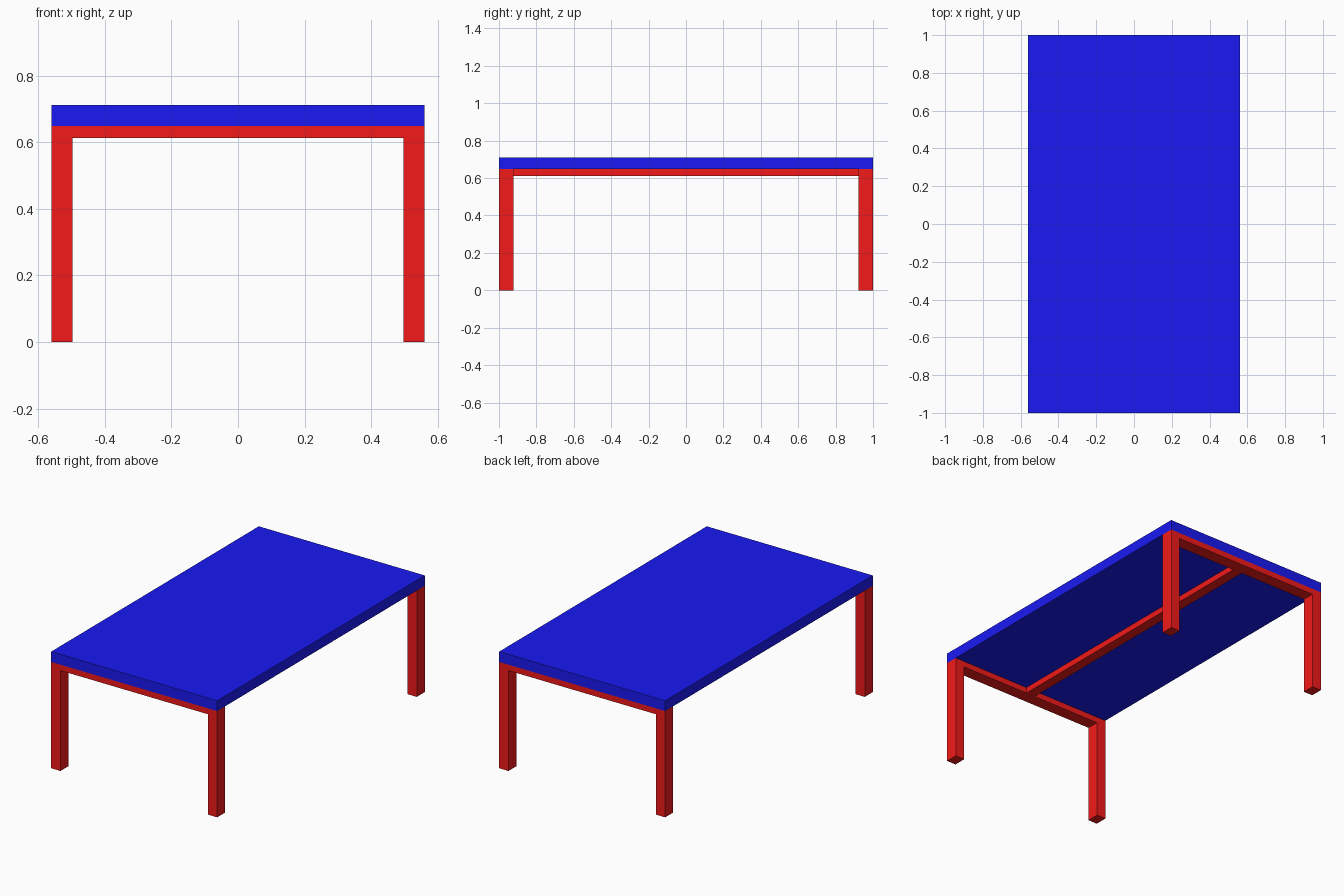
import bpy

if "Cube" in bpy.data.objects:
    bpy.data.objects.remove(bpy.data.objects["Cube"])

W, L = 0.56, 1.0                      # half width (x), half length (y)
Z_APRON, Z_SLAB, Z_TOP = 0.612, 0.648, 0.711
LEG_X, LEG_Y = 0.0625, 0.077          # leg cross-section


def material(name, color):
    m = bpy.data.materials.new(name)
    m.diffuse_color = color
    m.use_nodes = True
    m.node_tree.nodes["Principled BSDF"].inputs["Base Color"].default_value = m.diffuse_color
    return m


def box(name, lo, hi, mat):
    """Axis-aligned box between two corners."""
    center = [(a + b) / 2 for a, b in zip(lo, hi)]
    bpy.ops.mesh.primitive_cube_add(size=1, location=center)
    o = bpy.context.object
    o.name = name
    o.scale = [b - a for a, b in zip(lo, hi)]
    bpy.ops.object.transform_apply(location=False, rotation=False, scale=True)
    o.data.materials.append(mat)
    return o


blue = material("blue_top", (0.01, 0.01, 0.9, 1))
red = material("red_frame", (0.9, 0.01, 0.01, 1))

# Tabletop slab
box("tabletop", (-W, -L, Z_SLAB), (W, L, Z_TOP), blue)

# Legs at the corners and a cross rail at each end
for end, sy in (("front", -1), ("back", 1)):
    y0, y1 = sorted((sy * L, sy * (L - LEG_Y)))
    for side, sx in (("left", -1), ("right", 1)):
        x0, x1 = sorted((sx * W, sx * (W - LEG_X)))
        box(f"{end}_{side}_leg", (x0, y0, 0), (x1, y1, Z_SLAB), red)
    box(f"{end}_rail", (-W + LEG_X, y0, Z_APRON), (W - LEG_X, y1, Z_SLAB), red)

# Central stretcher running between the end rails
box("center_stretcher", (-LEG_X / 2, -L + LEG_Y, Z_APRON),
    (LEG_X / 2, L - LEG_Y, Z_SLAB), red)
